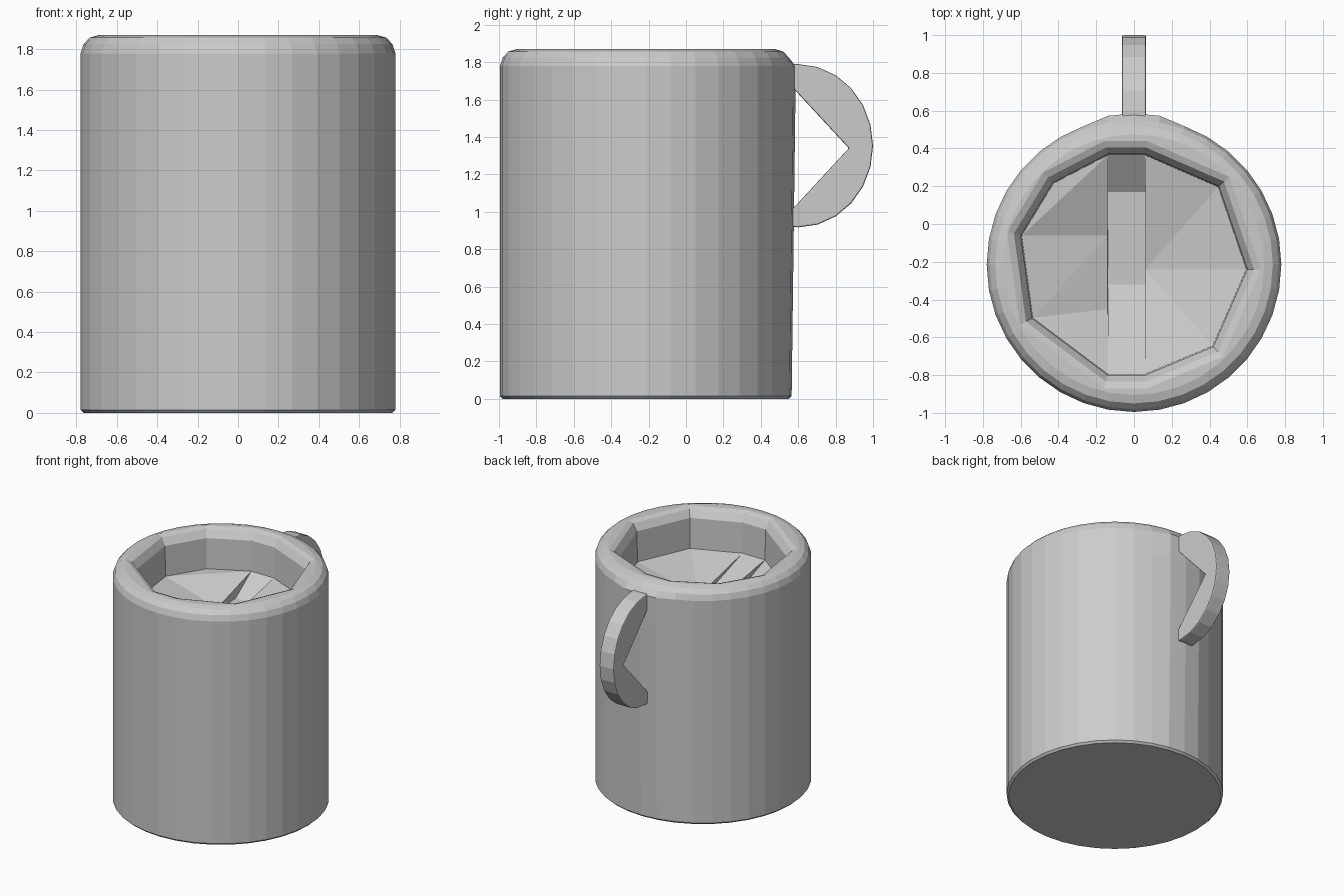
import bpy, bmesh, math

cube = bpy.data.objects.get("Cube")
if cube:
    bpy.data.objects.remove(cube, do_unlink=True)

grey = bpy.data.materials.new("plain grey")
grey.use_nodes = True
COLOUR = (0.6, 0.6, 0.6, 1)
grey.diffuse_color = COLOUR
grey.node_tree.nodes["Principled BSDF"].inputs["Base Color"].default_value = COLOUR

CY = -0.215      # cup axis
SIDES = 36


def finish(bm, name):
    bmesh.ops.recalc_face_normals(bm, faces=bm.faces)
    mesh = bpy.data.meshes.new(name)
    bm.to_mesh(mesh)
    bm.free()
    mesh.materials.append(grey)
    obj = bpy.data.objects.new(name, mesh)
    bpy.context.collection.objects.link(obj)
    return obj


def join_rings(bm, a, b):
    n = len(a)
    for i in range(n):
        j = (i + 1) % n
        bm.faces.new((a[i], a[j], b[j], b[i]))


def loop_edges(bm, ring):
    return [bm.edges.get((ring[i - 1], ring[i])) for i in range(len(ring))]


# Cup body: turned outer wall with rounded lip
bm = bmesh.new()
profile = [(0.765, 0), (0.78, 0.015), (0.78, 1.6), (0.78, 1.78),
           (0.765, 1.825), (0.735, 1.857), (0.69, 1.87)]
rings = []
for r, z in profile:
    ring = []
    for i in range(SIDES):
        a = math.tau * i / SIDES
        x, y = r * math.cos(a), CY + r * math.sin(a)
        if abs(x) < 0.15 and y > 0 and 1.5 < z < 1.8:
            y += 0.02      # swelling behind the handle
        ring.append(bm.verts.new((x, y, z)))
    rings.append(ring)
for lower, upper in zip(rings, rings[1:]):
    join_rings(bm, lower, upper)
bm.faces.new(rings[0])

# Cup opening: ten-sided well with a sloped inner lip
well = [(-0.14, 0.37), (-0.43, 0.22), (-0.6, -0.06), (-0.54, -0.5), (-0.14, -0.8),
        (0.06, -0.8), (0.42, -0.65), (0.6, -0.24), (0.45, 0.2), (0.06, 0.37)]
well_rings = []
for scale, z in [(1.12, 1.87), (1.06, 1.855), (1, 1.8), (0.99, 1.56)]:
    well_rings.append([bm.verts.new((x * scale, CY + (y - CY) * scale, z)) for x, y in well])
for upper, lower in zip(well_rings, well_rings[1:]):
    join_rings(bm, upper, lower)
bmesh.ops.triangle_fill(bm, use_beauty=True,
                        edges=loop_edges(bm, rings[-1]) + loop_edges(bm, well_rings[0]))

# Well floor: faceted dish on both sides of a shallow central channel
base = well_rings[-1]
hub_back = bm.verts.new((-0.139, -0.06, 1.43))
hub_front = bm.verts.new((-0.139, -0.45, 1.43))
hub_right = bm.verts.new((0.06, -0.24, 1.43))
for face in [(base[0], base[1], base[2]), (base[0], base[2], hub_back),
             (hub_back, base[2], base[3]), (hub_back, base[3], hub_front),
             (hub_front, base[3], base[4])]:
    bm.faces.new(face)
for i in range(5, 9):
    bm.faces.new((hub_right, base[i], base[i + 1]))
left = [base[0]] + [bm.verts.new((-0.139, y, z)) for y, z in [(0.17, 1.42), (-0.32, 1.4)]] + [base[4]]
right = [base[9]] + [bm.verts.new((0.06, y, z)) for y, z in [(0.17, 1.42), (-0.32, 1.4)]] + [base[5]]
for i in range(3):
    bm.faces.new((left[i], left[i + 1], right[i + 1], right[i]))
bm.faces.new(left + [hub_front, hub_back])
bm.faces.new(right + [hub_right])
cup = finish(bm, "cup_body")

# Handle: half-round plate with a wedge-shaped finger gap
bm = bmesh.new()
outline = [(0.5, 1.79), (0.6, 1.79)]
for i in range(1, 12):
    a = math.pi / 2 - math.pi * i / 12
    outline.append((0.6 + 0.4 * math.cos(a), 1.353 + 0.436 * math.sin(a)))
outline += [(0.6, 0.917), (0.5, 0.93), (0.5, 0.94), (0.87, 1.34), (0.5, 1.74)]
face = bm.faces.new([bm.verts.new((-0.063, y, z)) for y, z in outline])
grown = bmesh.ops.extrude_face_region(bm, geom=[face])
bmesh.ops.translate(bm, vec=(0.126, 0, 0),
                    verts=[v for v in grown["geom"] if isinstance(v, bmesh.types.BMVert)])
handle = finish(bm, "handle")
bevel = handle.modifiers.new("rounded edges", "BEVEL")
bevel.width = 0.028
bevel.segments = 2
bevel.limit_method = "ANGLE"
bevel.angle_limit = math.radians(50)
